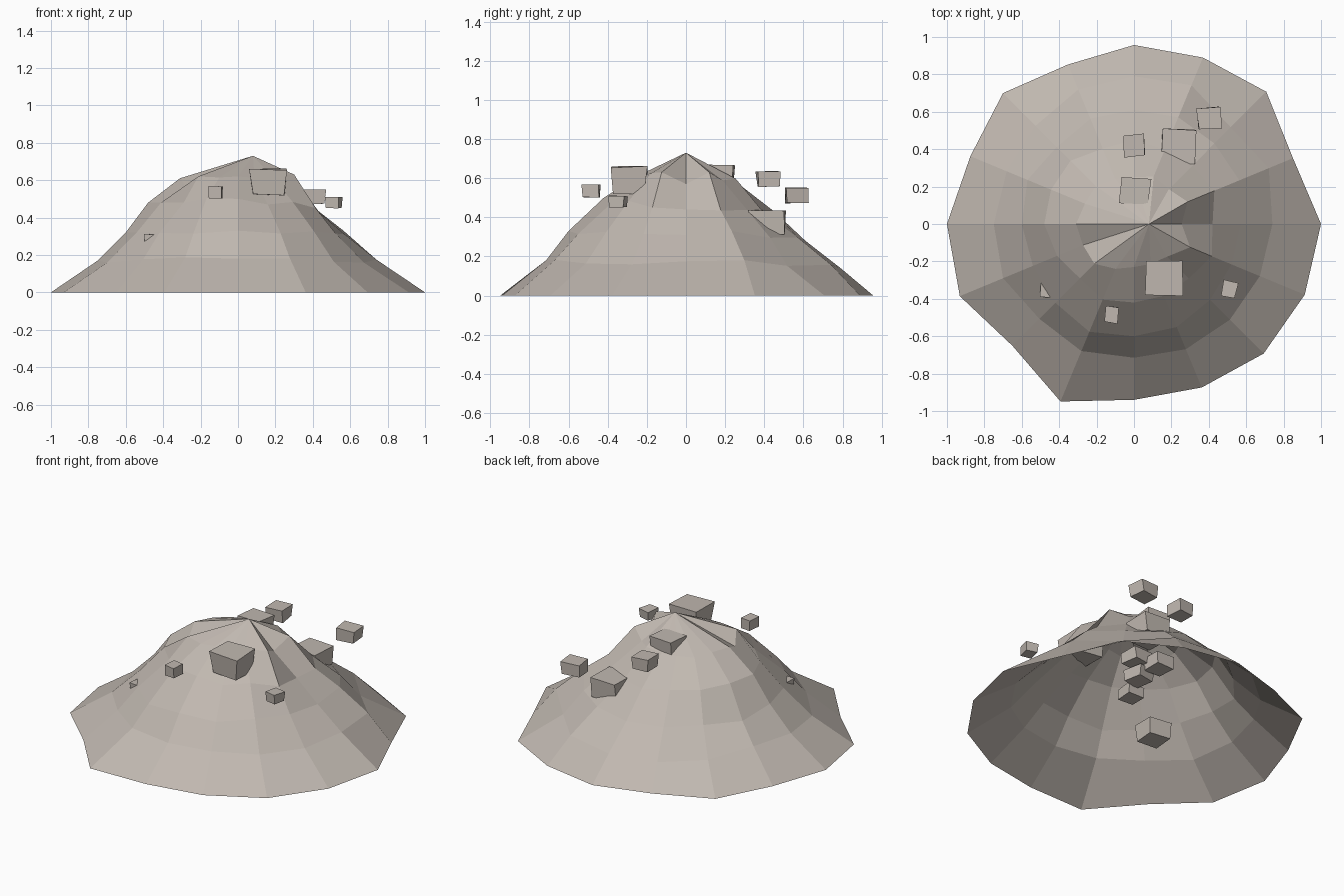
import bpy, math, random
from mathutils import Vector, Matrix

if "Cube" in bpy.data.objects:
    bpy.data.objects.remove(bpy.data.objects["Cube"])

random.seed(4)
N = 16
mat = bpy.data.materials.new("warm_grey_rock")
mat.diffuse_color = (.53, .48, .435, 1)
mat.use_nodes = True
mat.node_tree.nodes["Principled BSDF"].inputs["Base Color"].default_value = mat.diffuse_color


def make(name, verts, faces):
    me = bpy.data.meshes.new(name)
    me.from_pydata(verts, [], faces)
    me.update()
    me.materials.append(mat)
    ob = bpy.data.objects.new(name, me)
    bpy.context.collection.objects.link(ob)
    return ob


# Mound: open faceted shell, rim radii measured every 22.5 degrees
rim = [1.0, .92, 1.0, .963, .957, .923, .99, .947, 1.0, 1.008, .92, 1.027, .94, .946, .98, .988]
# each ring: (radius, height) at right, back, left, front
rings = [
    [(.74, .175), (.79, .14), (.75, .17), (.715, .18)],
    [(.57, .31), (.61, .28), (.60, .32), (.60, .33)],
    [(.42, .44), (.45, .43), (.48, .48), (.42, .50)],
    [(.28, .61), (.26, .60), (.31, .61), (.23, .62)],
]
# folds near the summit: ridges beside the right-hand gully, dip at front left
special = {(0, 1): (.78, .18), (1, 1): (.61, .33), (2, 1): (.465, .435), (3, 1): (.31, .63),
           (2, 15): (.45, .45), (3, 15): (.325, .63), (3, 0): (.255, .57), (3, 4): (.25, .585),
           (3, 9): (.295, .56), (3, 10): (.30, .62), (2, 9): (.445, .48), (2, 10): (.41, .48)}
verts = []
for i, r in enumerate(rim):
    a = math.tau * i / N
    verts.append((r * math.cos(a), r * math.sin(a), 0))
for k, ring in enumerate(rings):
    for i in range(N):
        a, q, t = math.tau * i / N, i // 4, (i % 4) / 4
        (r0, z0), (r1, z1) = ring[q], ring[(q + 1) % 4]
        j = 0 if t == 0 else 1
        r = (r0 + (r1 - r0) * t) * (1 + j * random.uniform(-.05, .04))
        z = z0 + (z1 - z0) * t + j * random.uniform(-.02, .015)
        r, z = special.get((k, i), (r, z))
        verts.append((r * math.cos(a), r * math.sin(a), z))
verts.append((.08, 0, .73))
apex = len(verts) - 1
faces = []
for k in range(4):
    for i in range(N):
        n = (i + 1) % N
        faces.append((k * N + i, k * N + n, (k + 1) * N + n, (k + 1) * N + i))
faces += [(4 * N + i, 4 * N + (i + 1) % N, apex) for i in range(N)]
make("mound", verts, faces)


# Stones: slightly tapered, uneven blocks
def stone(name, c, s, turn):
    rot = Matrix.Rotation(math.radians(turn), 3, 'Z')
    vs = []
    for z in (-.5, .5):
        for x, y in ((-.5, -.5), (.5, -.5), (.5, .5), (-.5, .5)):
            k = 1.0 if z > 0 else .92
            v = Vector((x * k * s[0], y * k * s[1], z * s[2]))
            v = Vector(e * random.uniform(.88, 1.04) for e in v)
            vs.append(rot @ v + Vector(c))
    make(name, vs, [(3, 2, 1, 0), (4, 5, 6, 7), (0, 1, 5, 4),
                    (1, 2, 6, 5), (2, 3, 7, 6), (3, 0, 4, 7)])


outer = [
    ((.165, -.29, .59), (.20, .19, .14), -2),
    ((-.118, -.485, .535), (.075, .09, .065), -5),
    ((-.42, -.325, .255), (.16, .15, .11), -4),
    ((.51, -.35, .48), (.08, .09, .06), -12),
    ((0, .42, .595), (.12, .12, .08), 4),
    ((.24, .415, .375), (.19, .19, .13), 0),
    ((.40, .565, .51), (.13, .12, .08), 6),
    ((.005, .175, .61), (.16, .14, .12), -4),
]
for i, (c, s, t) in enumerate(outer):
    stone(f"loose_stone_{i + 1}", c, s, t)

# Stones hidden under the shell, seen only from below
inner = [
    ((-.18, -.24, .39), (.12, .12, .07)),
    ((-.14, -.12, .44), (.13, .13, .07)),
    ((-.09, -.09, .53), (.13, .13, .08)),
    ((-.19, .0, .49), (.13, .13, .08)),
]
for i, (c, s) in enumerate(inner):
    stone(f"buried_stone_{i + 1}", c, s, random.uniform(-12, 12))
